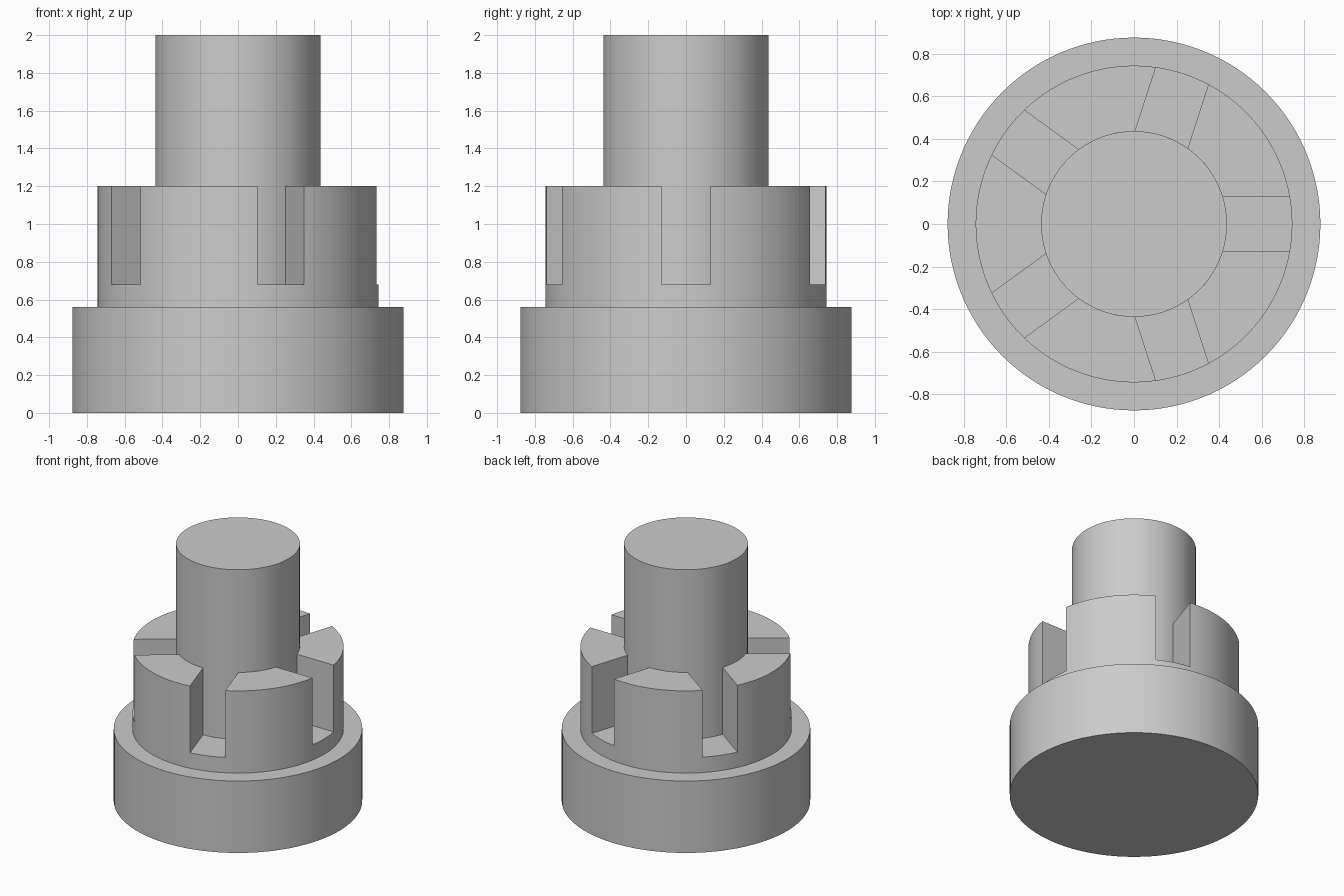
import bpy, bmesh
from math import sin, cos, asin, pi, radians

if "Cube" in bpy.data.objects:
    bpy.data.objects.remove(bpy.data.objects["Cube"], do_unlink=True)

BASE_R, COLLAR_R, SHAFT_R = 0.877, 0.745, 0.437
BASE_TOP, SLOT_FLOOR, COLLAR_TOP, SHAFT_TOP = 0.56, 0.68, 1.2, 2.0
SLOTS, SLOT_HALF = 5, 0.13
SLOT_STEPS, LUG_STEPS = 8, 16

steel = bpy.data.materials.new("plain grey")
steel.use_nodes = True
grey = (0.6, 0.6, 0.6, 1)
steel.diffuse_color = grey
steel.node_tree.nodes["Principled BSDF"].inputs["Base Color"].default_value = grey


def finish(bm, name):
    bmesh.ops.remove_doubles(bm, verts=bm.verts, dist=1e-5)
    bmesh.ops.recalc_face_normals(bm, faces=bm.faces)
    mesh = bpy.data.meshes.new(name)
    bm.to_mesh(mesh)
    bm.free()
    mesh.materials.append(steel)
    obj = bpy.data.objects.new(name, mesh)
    bpy.context.collection.objects.link(obj)
    bpy.ops.object.select_all(action='DESELECT')
    obj.select_set(True)
    bpy.context.view_layer.objects.active = obj
    bpy.ops.object.shade_smooth_by_angle(angle=radians(30))
    return obj


def cylinder(name, radius, bottom, top):
    bm = bmesh.new()
    ring = [bm.verts.new((radius * cos(a), radius * sin(a), bottom))
            for a in (2 * pi * i / 120 for i in range(120))]
    cap = bm.faces.new(ring)
    grown = bmesh.ops.extrude_face_region(bm, geom=[cap], use_keep_orig=True)["geom"]
    moved = [v for v in grown if isinstance(v, bmesh.types.BMVert)]
    bmesh.ops.translate(bm, verts=moved, vec=(0, 0, top - bottom))
    return finish(bm, name)


def edge_angles(radius):
    """Angles round the collar, with steps landing on the parallel slot sides."""
    half, pitch = asin(SLOT_HALF / radius), 2 * pi / SLOTS
    sector = [-half + 2 * half * i / SLOT_STEPS for i in range(SLOT_STEPS)]
    sector += [half + (pitch - 2 * half) * i / LUG_STEPS for i in range(LUG_STEPS)]
    return [a + s * pitch for s in range(SLOTS) for a in sector]


def slotted_collar():
    bm = bmesh.new()
    outer = [(COLLAR_R * cos(a), COLLAR_R * sin(a)) for a in edge_angles(COLLAR_R)]
    inner = [(SHAFT_R * cos(a), SHAFT_R * sin(a)) for a in edge_angles(SHAFT_R)]

    def face(*points):
        bm.faces.new([bm.verts.new((*p, z)) for p, z in points])

    count, period = len(outer), SLOT_STEPS + LUG_STEPS
    for i in range(count):
        j, step = (i + 1) % count, i % period
        o, p, q, r = outer[i], outer[j], inner[j], inner[i]
        # Continuous lower band
        face((o, BASE_TOP), (p, BASE_TOP), (p, SLOT_FLOOR), (o, SLOT_FLOOR))
        # Slot floors and lug tops
        top = SLOT_FLOOR if step < SLOT_STEPS else COLLAR_TOP
        face((o, top), (p, top), (q, top), (r, top))
        if step >= SLOT_STEPS:
            face((o, SLOT_FLOOR), (p, SLOT_FLOOR), (p, top), (o, top))
        # Slot side walls
        if step in (0, SLOT_STEPS):
            face((o, SLOT_FLOOR), (r, SLOT_FLOOR), (r, COLLAR_TOP), (o, COLLAR_TOP))
    return finish(bm, "slotted_collar")


cylinder("base_flange", BASE_R, 0, BASE_TOP)
slotted_collar()
cylinder("shaft", SHAFT_R, BASE_TOP, SHAFT_TOP)
